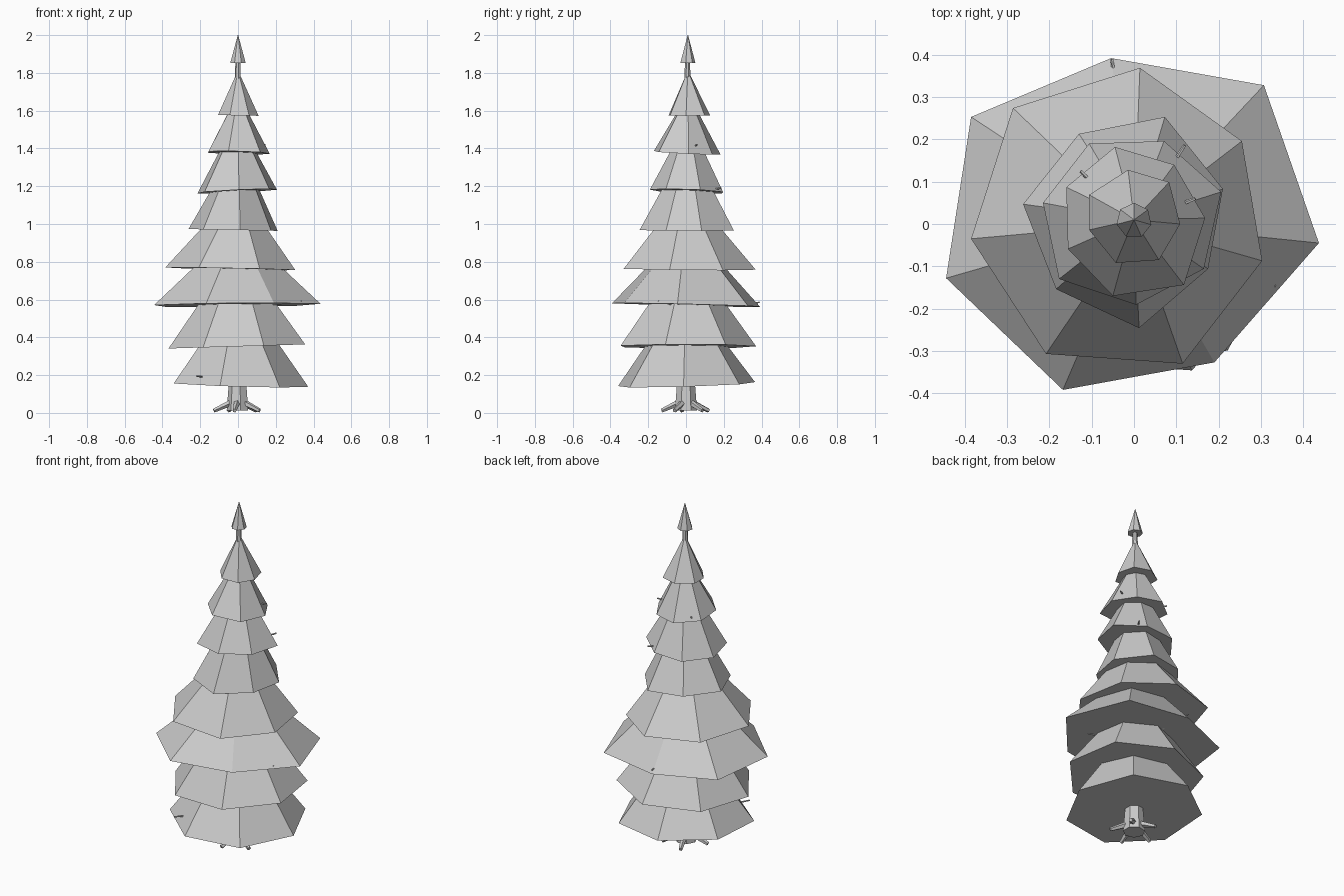
import bpy, bmesh, math
from mathutils import Vector

if "Cube" in bpy.data.objects:
    bpy.data.objects.remove(bpy.data.objects["Cube"])


def make_object(name, bm):
    bmesh.ops.recalc_face_normals(bm, faces=bm.faces[:])
    mesh = bpy.data.meshes.new(name)
    bm.to_mesh(mesh)
    bm.free()
    obj = bpy.data.objects.new(name, mesh)
    bpy.context.collection.objects.link(obj)
    return obj


def loft(name, rings):
    """Skin equal-length rings of points and cap both ends."""
    bm = bmesh.new()
    loops = [[bm.verts.new(p) for p in ring] for ring in rings]
    n = len(loops[0])
    for a, b in zip(loops, loops[1:]):
        for i in range(n):
            j = (i + 1) % n
            bm.faces.new((a[i], a[j], b[j], b[i]))
    bm.faces.new(loops[0][::-1])
    bm.faces.new(loops[-1])
    return make_object(name, bm)


def ring(center, axis, r, n, phase=0.0):
    q = Vector(axis).to_track_quat('Z', 'Y')
    return [Vector(center) + q @ Vector((r * math.cos(phase + math.tau * i / n),
                                         r * math.sin(phase + math.tau * i / n), 0))
            for i in range(n)]


def stick(name, points, radii, n):
    pts = [Vector(p) for p in points]
    axis = pts[-1] - pts[0]
    return loft(name, [ring(p, axis, r, n) for p, r in zip(pts, radii)])


def polar(r, start):
    return [(r * math.cos(math.radians(start) + math.tau * i / 7),
             r * math.sin(math.radians(start) + math.tau * i / 7)) for i in range(7)]


# Foliage tiers: rim outline, rim height, tilt in x and y, top height, top scale
tiers = [
    (polar(0.372, -2), 0.15, -0.03, 0.03, 0.38, 0.55),
    (polar(0.372, -17), 0.352, 0.03, 0.0, 0.59, 0.54),
    ([(.437, -.045), (.307, .328), (-.054, .392), (-.385, .253),
      (-.444, -.128), (-.168, -.392), (.19, -.327)], 0.572, 0.01, -0.025, 0.79, 0.48),
    ([(.303, -.087), (.255, .196), (.014, .369), (-.286, .274),
      (-.385, -.035), (-.208, -.307), (.115, -.33)], 0.762, -0.02, -0.01, 0.99, 0.47),
    ([(.21, .083), (.073, .253), (-.13, .213), (-.262, .047),
      (-.184, -.154), (.012, -.246), (.175, -.106)], 0.968, -0.02, 0.0, 1.20, 0.5),
    ([(.206, .076), (.071, .196), (-.106, .19), (-.215, .05),
      (-.177, -.13), (.005, -.191), (.165, -.106)], 1.174, 0.05, -0.04, 1.40, 0.42),
    ([(.168, .014), (.095, .14), (-.045, .182), (-.16, .087),
      (-.156, -.059), (-.05, -.17), (.118, -.144)], 1.377, -0.03, -0.05, 1.60, 0.29),
    ([(.109, 0), (.083, .099), (-.014, .128), (-.106, .069),
      (-.106, -.014), (-.043, -.092), (.059, -.085)], 1.575, -0.02, 0.0, 1.785, 0.12),
    ([(x, y + .008) for x, y in polar(0.042, 38)], 1.852, 0.0, 0.0, 2.0, 0.03),
]
for k, (rim, z, tx, ty, top, s) in enumerate(tiers):
    cy = 0.01 if k > 3 else 0.0
    lower = [(x, y, z + tx * x + ty * y) for x, y in rim]
    upper = [(x * s, cy + (y - cy) * s, top) for x, y in rim]
    loft("foliage_tier_%d" % (k + 1), [lower, upper])

# Tapered trunk
stick("trunk", [(0, 0, 0.012), (0, 0, 0.14), (0, .004, 1.0), (0, .008, 1.86)],
      [0.06, 0.05, 0.035, 0.014], 7)

# Roots spreading on the ground
for i, deg in enumerate((-28, 42, 112, 190, 262)):
    c, s = math.cos(math.radians(deg)), math.sin(math.radians(deg))
    stick("root_%d" % (i + 1), [(.035 * c, .035 * s, .055), (.13 * c, .13 * s, .012)],
          [0.018, 0.011], 5)

# Thin branches whose tips poke through the foliage
tips = [(-.052, .39, .585), (.335, -.146, .59), (-.22, -.28, .195),
        (-.126, .125, 1.40), (.12, .186, 1.19), (.145, .06, 1.42)]
for i, t in enumerate(tips):
    stick("branch_%d" % (i + 1), [(0, 0, t[2] - 0.03), t], [0.009, 0.004], 5)
